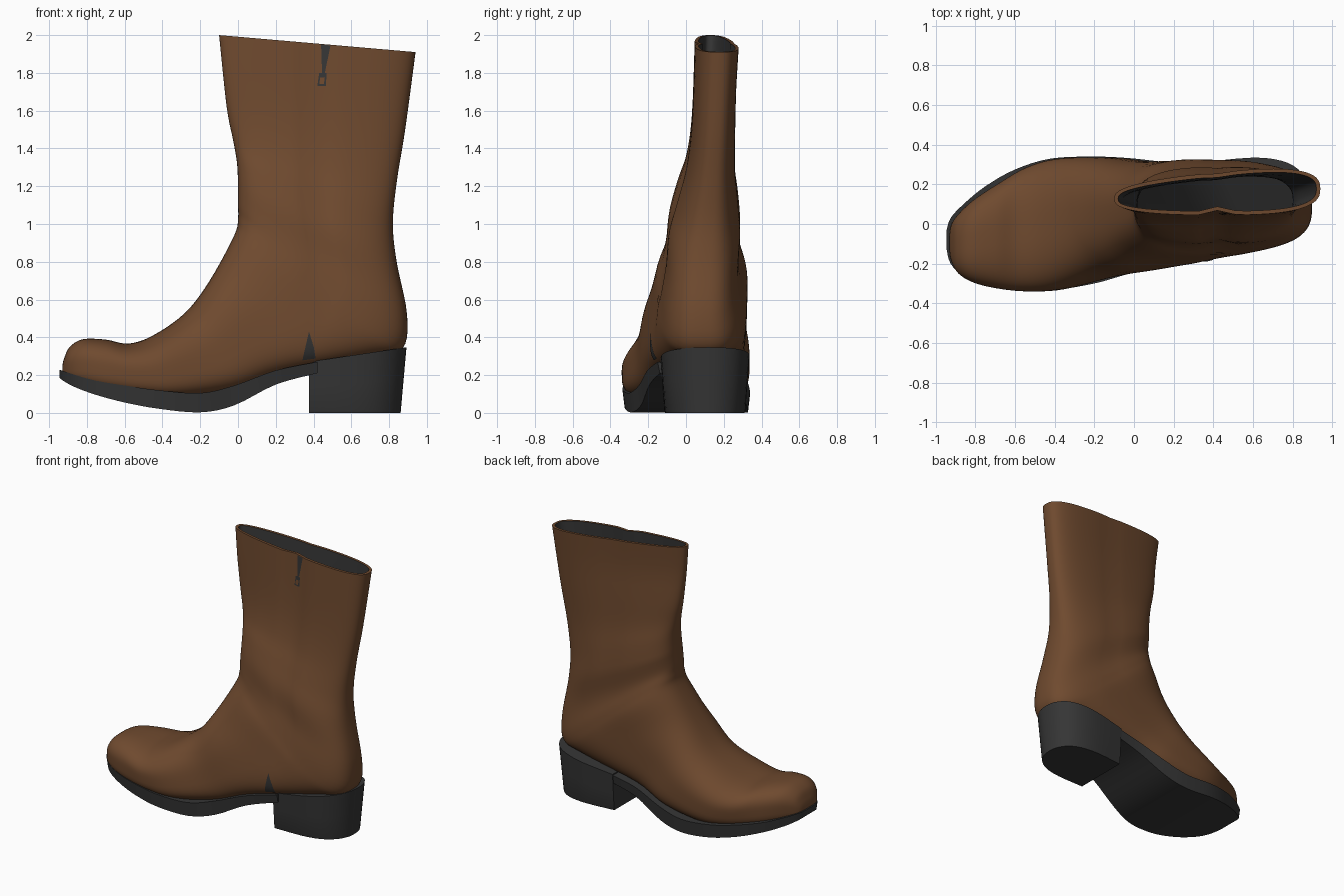
import bpy, math
from mathutils import Vector

if "Cube" in bpy.data.objects:
    bpy.data.objects.remove(bpy.data.objects["Cube"])


def material(name, color):
    m = bpy.data.materials.new(name)
    m.use_nodes = True
    m.diffuse_color = (*color, 1)
    m.node_tree.nodes["Principled BSDF"].inputs["Base Color"].default_value = (*color, 1)
    return m


leather = material("brown leather", (0.158, 0.068, 0.028))
rubber = material("dark rubber", (0.036, 0.036, 0.036))


def make(name, verts, faces, mats, angle=40):
    mesh = bpy.data.meshes.new(name)
    mesh.from_pydata(verts, [], faces)
    for m in mats:
        mesh.materials.append(m)
    obj = bpy.data.objects.new(name, mesh)
    bpy.context.collection.objects.link(obj)
    bpy.ops.object.select_all(action='DESELECT')
    obj.select_set(True)
    bpy.context.view_layer.objects.active = obj
    bpy.ops.object.mode_set(mode='EDIT')
    bpy.ops.mesh.select_all(action='SELECT')
    bpy.ops.mesh.normals_make_consistent(inside=False)
    bpy.ops.object.mode_set(mode='OBJECT')
    bpy.ops.object.shade_smooth_by_angle(angle=math.radians(angle))
    return obj


def loft(rings):
    """Join equal closed rings with quads and cap both ends."""
    n = len(rings[0])
    verts = [p for r in rings for p in r]
    faces = [(i * n + j, i * n + (j + 1) % n, (i + 1) * n + (j + 1) % n, (i + 1) * n + j)
             for i in range(len(rings) - 1) for j in range(n)]
    faces.append(tuple(range(n)))
    faces.append(tuple(range(len(verts) - n, len(verts))))
    return verts, faces


def smooth_rows(rows, steps):
    """Catmull-Rom interpolation of table rows."""
    out = []
    for i in range(len(rows) - 1):
        a, b = rows[max(i - 1, 0)], rows[i]
        c, d = rows[i + 1], rows[min(i + 2, len(rows) - 1)]
        for s in range(steps):
            t = s / steps
            out.append([q + t / 2 * (r - p + t * (2 * p - 5 * q + 4 * r - w + t * (3 * (q - r) + w - p)))
                        for p, q, r, w in zip(a, b, c, d)])
    return out + [list(rows[-1])]


def clamp(v):
    return min(max(v, 0), 1)


# Upper: sections fan from the toe round the ankle to the rim
# front x, front z, back x, back z, right y, left y
sections = [
    (-.93, .25, -.93, .20, -.14, -.05),
    (-.92, .29, -.92, .18, -.19, .0),
    (-.89, .35, -.88, .16, -.25, .05),
    (-.82, .39, -.80, .13, -.295, .12),
    (-.70, .388, -.68, .10, -.325, .20),
    (-.58, .367, -.5, .075, -.34, .285),
    (-.45, .41, -.3, .065, -.33, .33),
    (-.28, .53, 0, .11, -.265, .335),
    (-.15, .70, .25, .20, -.23, .315),
    (-.02, .94, .7, .29, -.165, .325),
    (0, 1.03, .87, .34, -.135, .31),
    (0, 1.1, .895, .52, -.115, .285),
    (0, 1.2, .84, .80, -.09, .285),
    (-.005, 1.32, .82, 1.0, -.05, .285),
    (-.025, 1.44, .84, 1.22, 0, .275),
    (-.06, 1.62, .885, 1.5, .03, .285),
    (-.1, 2.0, .94, 1.91, .045, .31)]
rows = smooth_rows(sections, 5)
SIDES = 72


def power(v, e):
    return math.copysign(abs(v) ** e, v)


def section(row, inset=0):
    fx, fz, bx, bz, lo, hi = row
    front, back = Vector((fx, 0, fz)), Vector((bx, 0, bz))
    mid, half = (front + back) / 2, (front - back) / 2
    half *= max(0.1, 1 - inset / half.length)
    shaft = clamp((fz - .8) / .4)
    taper = .1 * clamp((fz - 1.2) / .6)
    ring = []
    for j in range(SIDES):
        a = 2 * math.pi * j / SIDES
        c, s = math.cos(a), math.sin(a)
        # full, boxy foot near the sole, rounder over the instep and shaft
        along = power(c, .82 - .12 * shaft if c > 0 else .5 + .2 * shaft)
        across = power(s, .75 if c > 0 else .62 + .13 * shaft)
        left = hi - taper * (along + 1) / 2
        p = mid + half * along
        p.y = (lo + left) / 2 + ((left - lo) / 2 - inset) * across
        # zip groove down the right side, soft seam on the left side
        dip = math.exp(-((p.x - .43) / .055) ** 2) * clamp((p.z - .25) * 1.2)
        p.y += dip * (.024 if s < 0 else -.006) * abs(s)
        # soft ankle folds
        fold = math.exp(-((p.z - .85) / .25) ** 2)
        p.y += .005 * fold * math.sin(16 * p.z + 9 * p.x) * s
        ring.append(p)
    return ring


outer = [section(r) for r in rows]
inner = [section(r, .02) for r in reversed(rows[-30:])]
verts, faces = loft(outer + inner)
upper = make("boot_upper", verts, faces, [leather, rubber], 60)
for poly in upper.data.polygons:
    if min(poly.vertices) >= len(outer) * SIDES:
        poly.material_index = 1

# Sole: x, right y, left y, top z, bottom z
sole_rows = [
    (-.945, -.13, -.03, .228, .187),
    (-.925, -.2, .03, .222, .17),
    (-.86, -.265, .1, .2, .135),
    (-.75, -.305, .19, .17, .095),
    (-.6, -.33, .275, .145, .055),
    (-.42, -.335, .33, .12, .022),
    (-.2, -.3, .34, .105, .003),
    (-.02, -.25, .332, .145, .04),
    (.2, -.205, .31, .225, .15),
    (.42, -.15, .315, .27, .21)]
sole_rings = [[(x, lo, top), (x, hi, top), (x, hi - .012, bot), (x, lo + .012, bot)]
              for x, lo, hi, top, bot in smooth_rows(sole_rows, 4)]
make("sole", *loft(sole_rings), [rubber])

# Heel: a D-shaped block tapering to the floor, with a sloping top
heel_side = [(.375, -.135), (.6, -.13), (.74, -.1), (.83, -.04), (.88, .04), (.892, .12),
             (.88, .2), (.83, .275), (.74, .32), (.6, .335), (.375, .315)]
outline = smooth_rows(heel_side, 3)
heel_rings = []
for t in (0, .04, .5, 1):
    k = .91 + .09 * t - (.015 if t == 0 else 0)
    heel_rings.append([(.375 + (x - .375) * (.94 + .06 * t), .1 + (y - .1) * k,
                        t * (.27 + .15 * (x - .375))) for x, y in outline])
make("heel", *loft(heel_rings), [rubber])


# Zip details: thin patches laid on the right side of the upper
def patch(name, corners, mat, offset):
    (a, b, c, d), n = [Vector((x, -.6, z)) for x, z in corners], 8
    pts = [a.lerp(b, i / n).lerp(d.lerp(c, i / n), j / n) for j in range(n + 1) for i in range(n + 1)]
    quads = [(k, k + 1, k + n + 2, k + n + 1) for j in range(n) for k in range(j * (n + 1), j * (n + 1) + n)]
    obj = make(name, pts, quads, [mat])
    wrap = obj.modifiers.new("wrap", 'SHRINKWRAP')
    wrap.target = upper
    wrap.wrap_method = 'PROJECT'
    wrap.use_project_x = wrap.use_project_z = False
    wrap.use_project_y = True
    wrap.use_negative_direction = wrap.use_positive_direction = True
    wrap.wrap_mode = 'ABOVE_SURFACE'
    wrap.offset = offset


patch("zip_opening", [(.445, 1.8), (.46, 1.8), (.49, 1.945), (.44, 1.95)], rubber, .004)
patch("zip_pull", [(.42, 1.73), (.465, 1.73), (.47, 1.8), (.43, 1.8)], rubber, .006)
patch("zip_pull_plate", [(.43, 1.74), (.455, 1.74), (.46, 1.775), (.435, 1.775)], leather, .009)
patch("zip_end", [(.34, .28), (.41, .29), (.4, .35), (.375, .43)], rubber, .004)
